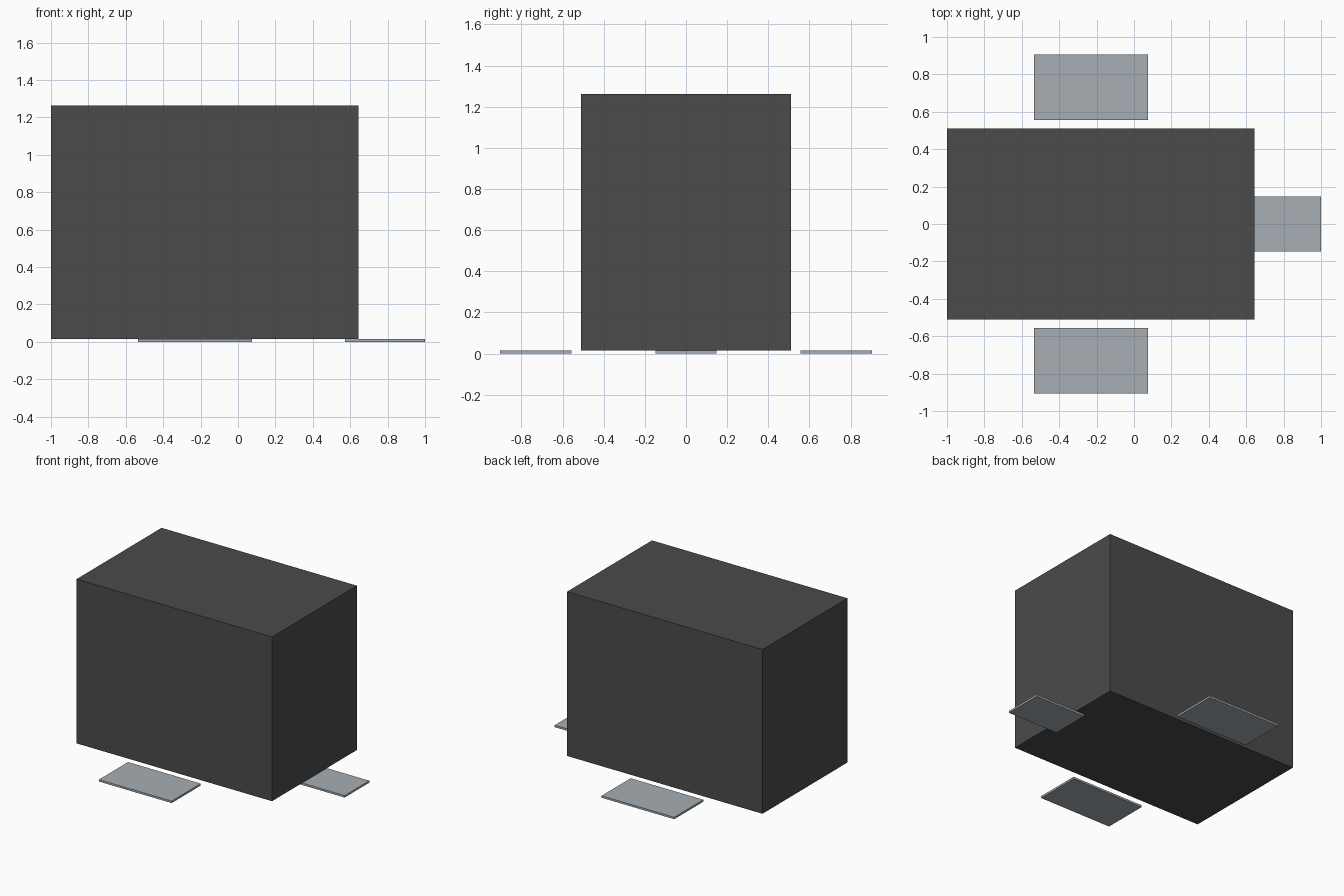
import bpy
import bmesh
from mathutils import Vector

cube = bpy.data.objects.get("Cube")
if cube:
    bpy.data.objects.remove(cube, do_unlink=True)


def make_material(name, rgb):
    mat = bpy.data.materials.new(name)
    mat.use_nodes = True
    color = (*rgb, 1.0)
    mat.diffuse_color = color
    mat.node_tree.nodes["Principled BSDF"].inputs["Base Color"].default_value = color
    return mat


def add_box(name, low, high, mat):
    """Flat-shaded box between two opposite corners."""
    low, high = Vector(low), Vector(high)
    bm = bmesh.new()
    bmesh.ops.create_cube(bm, size=1.0)
    bmesh.ops.scale(bm, vec=high - low, verts=bm.verts)
    mesh = bpy.data.meshes.new(name)
    bm.to_mesh(mesh)
    bm.free()
    mesh.materials.append(mat)
    obj = bpy.data.objects.new(name, mesh)
    obj.location = (low + high) / 2
    bpy.context.collection.objects.link(obj)
    return obj


charcoal = make_material("charcoal", (0.07, 0.07, 0.07))
pale_grey = make_material("pale blue grey", (0.38, 0.42, 0.45))

PLATE = 0.015  # floor plate thickness

# Main cabinet body, resting at the height of the plate tops
add_box("cabinet_body", (-1.0, -0.51, PLATE), (0.643, 0.51, 1.263), charcoal)

# Matching floor plates in front of and behind the cabinet
for name, y0, y1 in (("front_plate", -0.905, -0.556), ("back_plate", 0.556, 0.905)):
    add_box(name, (-0.535, y0, 0.0), (0.076, y1, PLATE), pale_grey)

# Floor plate tucked slightly under the left end
add_box("left_plate", (0.573, -0.148, 0.0), (1.0, 0.148, PLATE), pale_grey)
